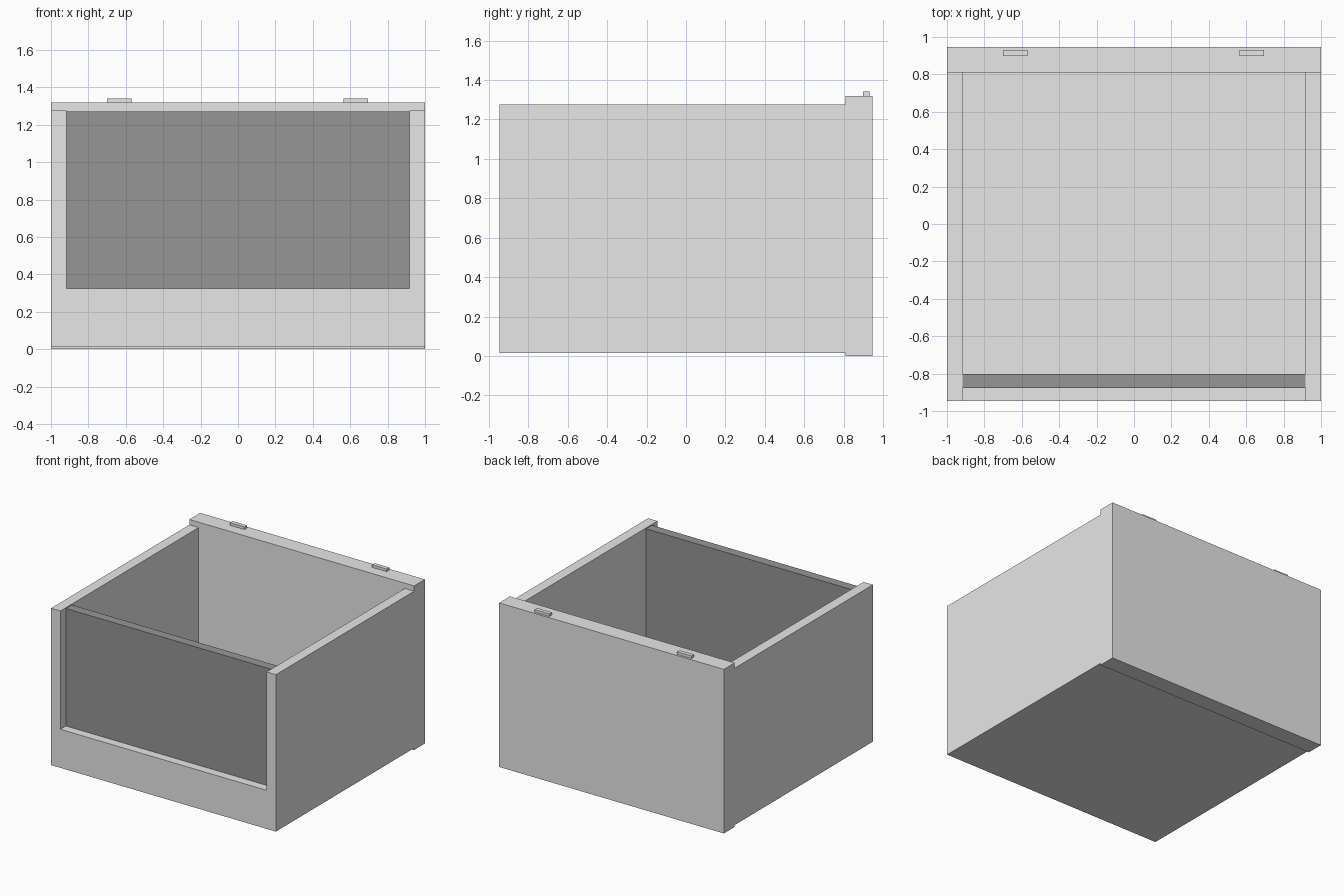
import bpy
import bmesh

if "Cube" in bpy.data.objects:
    bpy.data.objects.remove(bpy.data.objects["Cube"])


def material(name, value):
    m = bpy.data.materials.new(name)
    m.diffuse_color = (value, value, value, 1)
    m.use_nodes = True
    m.node_tree.nodes["Principled BSDF"].inputs["Base Color"].default_value = m.diffuse_color
    return m


LIGHT = material("light grey", 0.8)
DARK = material("dark grey", 0.305)


def extrude_profile(name, profile, y0, y1, mat):
    """Extrude an (x, z) outline along y from y0 to y1."""
    bm = bmesh.new()
    face = bm.faces.new([bm.verts.new((x, y0, z)) for x, z in profile])
    moved = bmesh.ops.extrude_face_region(bm, geom=[face])["geom"]
    verts = [g for g in moved if isinstance(g, bmesh.types.BMVert)]
    bmesh.ops.translate(bm, verts=verts, vec=(0, y1 - y0, 0))
    bmesh.ops.recalc_face_normals(bm, faces=bm.faces)
    mesh = bpy.data.meshes.new(name)
    bm.to_mesh(mesh)
    bm.free()
    mesh.materials.append(mat)
    obj = bpy.data.objects.new(name, mesh)
    bpy.context.collection.objects.link(obj)
    return obj


def box(name, x0, x1, y0, y1, z0, z1, mat):
    return extrude_profile(name, [(x0, z0), (x1, z0), (x1, z1), (x0, z1)], y0, y1, mat)


# U-shaped body: thick floor with two side walls
W, INNER, BOTTOM, FLOOR, TOP = 1.0, 0.917, 0.015, 0.325, 1.277
extrude_profile("body", [(-W, BOTTOM), (W, BOTTOM), (W, TOP), (INNER, TOP),
                         (INNER, FLOOR), (-INNER, FLOOR), (-INNER, TOP), (-W, TOP)],
                -0.947, 0.81, LIGHT)

# Taller back plate
box("back_plate", -W, W, 0.81, 0.947, 0.0, 1.32, LIGHT)

# Dark front panel, recessed between the side walls
box("front_panel", -INNER, INNER, -0.877, -0.802, FLOOR, 1.27, DARK)

# Small tabs on top of the back plate
for side, x in (("left", -0.635), ("right", 0.63)):
    box(side + "_tab", x - 0.065, x + 0.065, 0.897, 0.93, 1.32, 1.341, LIGHT)
